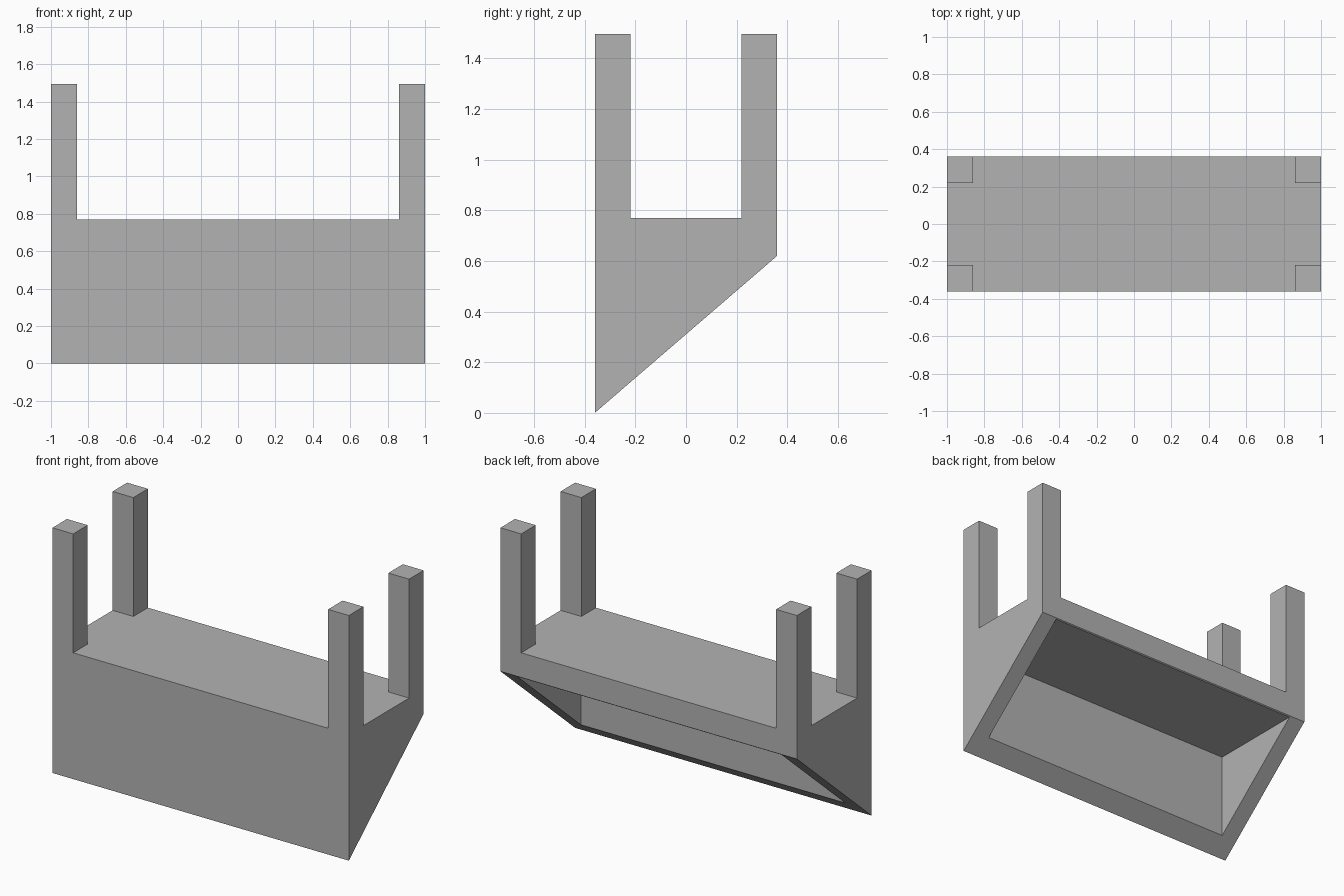
import bpy
import bmesh

default = bpy.data.objects.get("Cube")
if default:
    bpy.data.objects.remove(default, do_unlink=True)

HALF_X, HALF_Y = 1.0, 0.36
SEAT_Z, TOP_Z = 0.77, 1.495
LEG = 0.14

# Single plain grey
grey = bpy.data.materials.new("plain grey")
grey.use_nodes = True
colour = (0.45, 0.45, 0.45, 1)
grey.diffuse_color = colour
grey.node_tree.nodes["Principled BSDF"].inputs["Base Color"].default_value = colour


def prism(name, profile, x0, x1):
    """Extrude a (y, z) profile from x0 to x1."""
    bm = bmesh.new()
    face = bm.faces.new([bm.verts.new((x0, y, z)) for y, z in profile])
    ext = bmesh.ops.extrude_face_region(bm, geom=[face])
    moved = [v for v in ext["geom"] if isinstance(v, bmesh.types.BMVert)]
    bmesh.ops.translate(bm, verts=moved, vec=(x1 - x0, 0, 0))
    bmesh.ops.recalc_face_normals(bm, faces=bm.faces)
    mesh = bpy.data.meshes.new(name)
    bm.to_mesh(mesh)
    bm.free()
    mesh.materials.append(grey)
    obj = bpy.data.objects.new(name, mesh)
    bpy.context.collection.objects.link(obj)
    return obj


# Wedge body: tall front, slanted underside, short back edge
body = prism("wedge_body", [(-HALF_Y, 0), (HALF_Y, 0.62),
                            (HALF_Y, SEAT_Z), (-HALF_Y, SEAT_Z)], -HALF_X, HALF_X)

# Hollow underneath, open through the slanted face
cutter = prism("hollow_cutter", [(-0.26, -0.2), (0.354, -0.2),
                                 (0.354, 0.615), (-0.26, 0.615)], -0.892, 0.892)
cutter.hide_render = True
cutter.hide_set(True)
hollow = body.modifiers.new("hollow", "BOOLEAN")
hollow.operation = "DIFFERENCE"
hollow.solver = "EXACT"
hollow.object = cutter

# Four square corner posts
for side, sx in (("left", 1), ("right", -1)):
    for end, sy in (("front", -1), ("back", 1)):
        ya, yb = sy * HALF_Y, sy * (HALF_Y - LEG)
        prism(f"{end}_{side}_post", [(ya, SEAT_Z), (yb, SEAT_Z), (yb, TOP_Z), (ya, TOP_Z)],
              sx * HALF_X, sx * (HALF_X - LEG))
